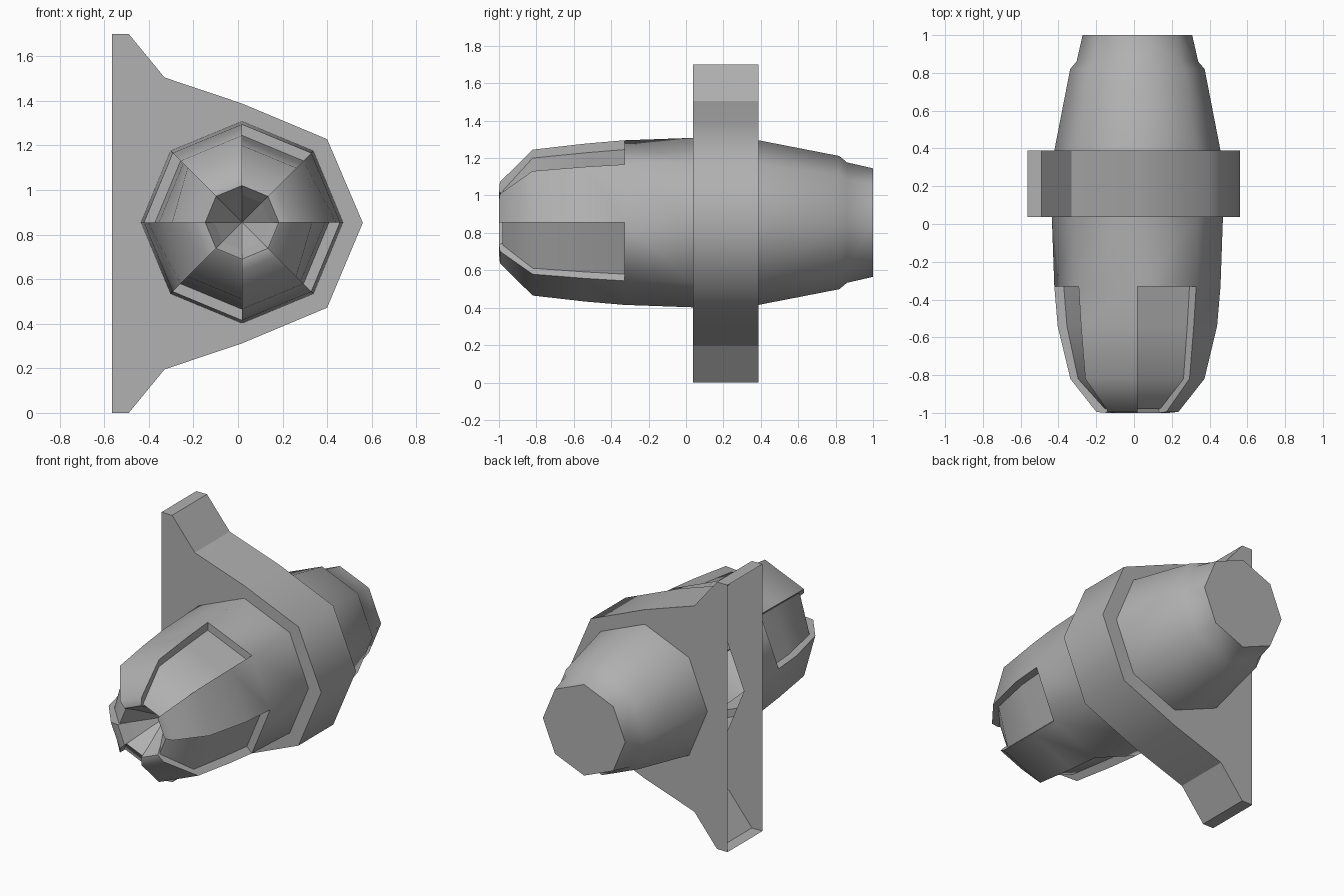
import bpy, bmesh
from math import sin, cos, radians, pi, hypot

if "Cube" in bpy.data.objects:
    bpy.data.objects.remove(bpy.data.objects["Cube"])

CX, CZ, N = 0.018, 0.855, 8
Y0, Y1 = 0.037, 0.388                  # bracket thickness

grey = bpy.data.materials.new("dark_grey")
grey.diffuse_color = (0.437, 0.437, 0.437, 1)
grey.use_nodes = True
grey.node_tree.nodes["Principled BSDF"].inputs["Base Color"].default_value = grey.diffuse_color


def point(k, station):
    """Corner k of the octagonal section at a (y, radius) station."""
    y, r = station
    if y == -0.82 and k % 4 == 0:      # nose is slightly narrower sideways
        r *= 0.91
    a = (k % N) * 2 * pi / N
    return (CX + r * cos(a), y, CZ + r * sin(a))


def finish(name, bm, recalc):
    """Weld, make the object and smooth it, keeping hard edges."""
    bmesh.ops.remove_doubles(bm, verts=bm.verts, dist=0.0005)
    if recalc:
        bmesh.ops.recalc_face_normals(bm, faces=bm.faces)
    me = bpy.data.meshes.new(name)
    bm.to_mesh(me)
    bm.free()
    me.materials.append(grey)
    ob = bpy.data.objects.new(name, me)
    bpy.context.collection.objects.link(ob)
    bpy.ops.object.select_all(action='DESELECT')
    bpy.context.view_layer.objects.active = ob
    ob.select_set(True)
    bpy.ops.object.shade_smooth_by_angle(angle=radians(50))
    return ob


def face(bm, pts):
    unique = list(dict.fromkeys(pts))
    if len(unique) > 2:
        bm.faces.new([bm.verts.new(p) for p in unique])


def strip(bm, k, profile):
    """One octant of a lofted profile."""
    for a, b in zip(profile, profile[1:]):
        face(bm, [point(k, a), point(k + 1, a), point(k + 1, b), point(k, b)])


# Nose: alternating raised and recessed panels, funnel mouth and conical bore
front = [(Y0, 0.453), (-0.33, 0.44)]
raised = [(-0.33, 0.44), (-0.54, 0.422), (-0.82, 0.39), (-0.995, 0.217), (-1.0, 0.165), (-0.93, 0.125)]
sunk = [(-0.33, 0.39), (-0.54, 0.373), (-0.82, 0.345), (-0.975, 0.175), (-0.98, 0.165), (-0.93, 0.125)]
apex = (CX, -0.75, CZ)

bm = bmesh.new()
for k in range(N):
    strip(bm, k, front)
    face(bm, [point(k, raised[-1]), point(k + 1, raised[-1]), apex])
    if k % 2 == 0:
        strip(bm, k, raised)
    else:
        strip(bm, k, sunk)
        strip(bm, k, [raised[0], sunk[0]])          # step at the panel's rear
    for i in range(5):                              # side walls of the recesses
        face(bm, [point(k, raised[i]), point(k, raised[i + 1]),
                  point(k, sunk[i + 1]), point(k, sunk[i])])
nose = finish("barrel_nose", bm, True)
for p in nose.data.polygons:                        # bore and mouth stay faceted
    if hypot(p.center.x - CX, p.center.z - CZ) < 0.15:
        p.use_smooth = False

# Rear barrel with flat cap
rear = [(Y1, 0.44), (0.82, 0.356), (0.86, 0.322), (1.0, 0.29)]
bm = bmesh.new()
for k in range(N):
    strip(bm, k, rear)
face(bm, [point(k, rear[-1]) for k in range(N)])
finish("barrel_rear", bm, True)

# Bracket: two plates with octagonal holes and a band, open on the wall side
half = [(-0.565, 0), (-0.49, 0), (-0.33, 0.195), (0.018, 0.312), (0.40, 0.472)]
outline = half + [(0.56, 0.853)] + [(x, 1.70 - z) for x, z in reversed(half)]
bm = bmesh.new()
for y, r, side in ((Y0, 0.453, -1), (Y1, 0.44, 1)):
    edges = []
    for loop in ([(x, y, z) for x, z in outline], [point(k, (y, r)) for k in range(N)]):
        vs = [bm.verts.new(p) for p in loop]
        edges += [bm.edges.new((vs[i - 1], vs[i])) for i in range(len(vs))]
    filled = bmesh.ops.triangle_fill(bm, use_beauty=True, use_dissolve=False, edges=edges)
    for f in filled["geom"]:
        if isinstance(f, bmesh.types.BMFace):
            f.normal_update()
            if f.normal.y * side < 0:
                f.normal_flip()
for (xa, za), (xb, zb) in zip(outline, outline[1:]):
    face(bm, [(xa, Y0, za), (xb, Y0, zb), (xb, Y1, zb), (xa, Y1, za)][::-1])
bracket = finish("mounting_bracket", bm, False)
for e in bracket.data.edges:                        # hard creases at the feet
    a, b = (bracket.data.vertices[i].co for i in e.vertices)
    if abs(a.y - b.y) > 0.1 and a.x < -0.3:
        e.use_edge_sharp = True
